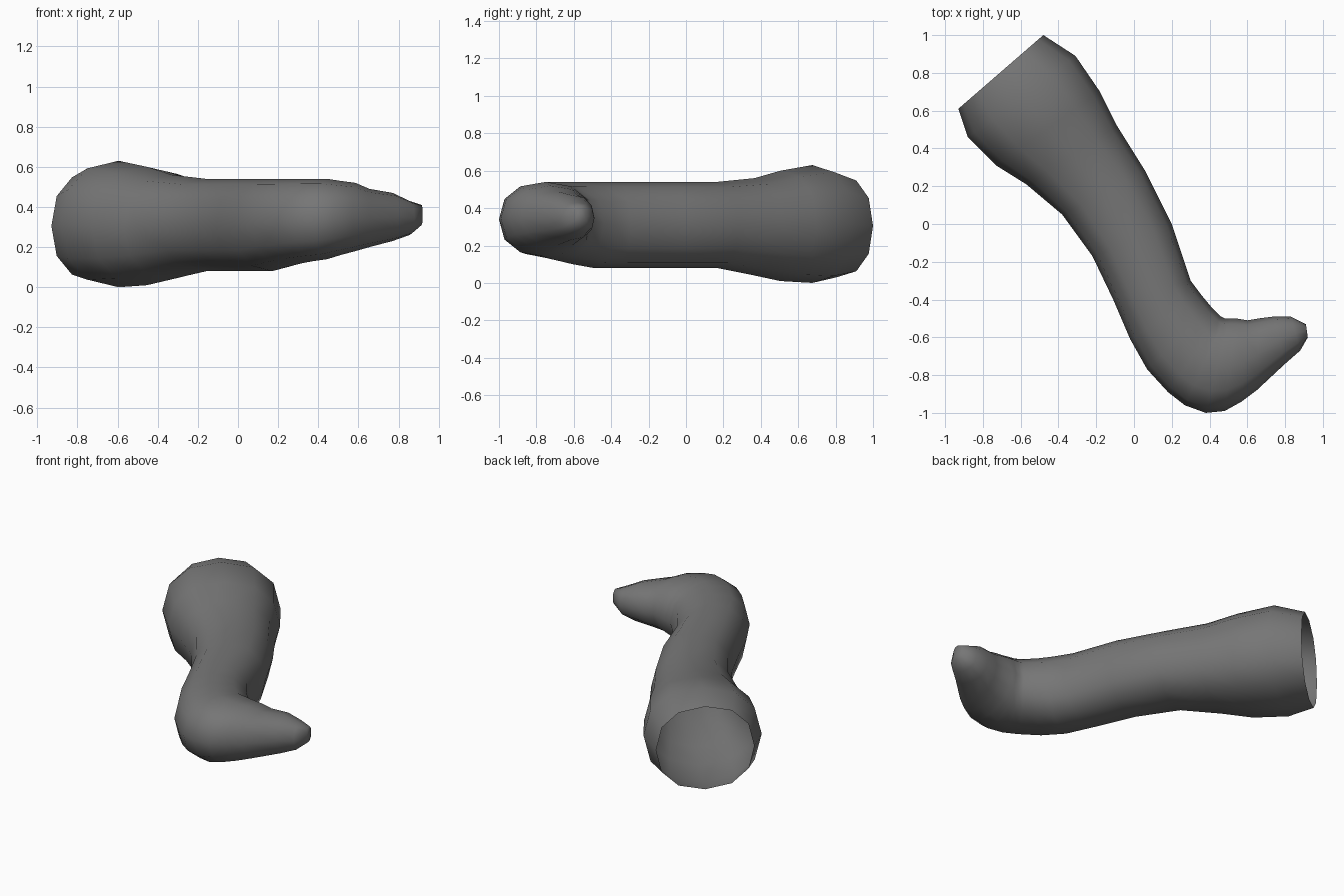
import bpy
import bmesh
from math import cos, sin, pi, copysign
from mathutils import Vector

SIDES = 12
BOXINESS = 0.88

cube = bpy.data.objects.get("Cube")
if cube:
    bpy.data.objects.remove(cube)


def make_material(name, colour):
    material = bpy.data.materials.new(name)
    material.use_nodes = True
    material.diffuse_color = colour
    shader = material.node_tree.nodes["Principled BSDF"]
    shader.inputs["Base Color"].default_value = colour
    shader.inputs["Roughness"].default_value = 0.8
    return material


def soften(value):
    """Push a circle coordinate outward for a slightly squarer section."""
    return copysign(abs(value) ** BOXINESS, value)


def add_ring(bm, section):
    """One cross-section between an outer and an inner edge of the limb."""
    outer_x, outer_y, inner_x, inner_y, low, high = section
    outer = Vector((outer_x, outer_y, 0))
    inner = Vector((inner_x, inner_y, 0))
    centre = (outer + inner) / 2 + Vector((0, 0, (low + high) / 2))
    across = (inner - outer) / 2
    upward = Vector((0, 0, (high - low) / 2))
    ring = []
    for i in range(SIDES):
        angle = 2 * pi * i / SIDES
        offset = across * soften(cos(angle)) + upward * soften(sin(angle))
        ring.append(bm.verts.new(centre + offset))
    return ring


def bridge(bm, first, second):
    """Join two neighbouring rings with a band of quads."""
    for i in range(SIDES):
        j = (i + 1) % SIDES
        bm.faces.new((first[i], first[j], second[j], second[i]))


def make_limb(name, sections, material):
    bm = bmesh.new()
    rings = [add_ring(bm, section) for section in sections]
    for first, second in zip(rings, rings[1:]):
        bridge(bm, first, second)
    # Only the toe is closed; the top of the thigh stays open
    bm.faces.new(rings[-1])
    bmesh.ops.recalc_face_normals(bm, faces=bm.faces[:])
    mesh = bpy.data.meshes.new(name)
    bm.to_mesh(mesh)
    bm.free()
    mesh.materials.append(material)
    limb = bpy.data.objects.new(name, mesh)
    bpy.context.collection.objects.link(limb)
    for face in mesh.polygons:
        face.use_smooth = True
    return limb


# Sections: outer edge x, y; inner edge x, y; lowest and highest z
thigh = [
    (-.93, .61, -.48, 1, .03, .58),
    (-.88, .46, -.31, .89, 0, .63),
    (-.73, .31, -.18, .7, .01, .6),
    (-.57, .21, -.09, .52, .04, .56),
]
shin = [
    (-.38, .05, .06, .28, .08, .54),
    (-.22, -.17, .2, 0, .08, .54),
    (-.11, -.4, .3, -.3, .08, .54),
    (-.02, -.61, .36, -.38, .08, .54),
]
heel = [
    (.07, -.77, .41, -.44, .1, .54),
    (.18, -.89, .46, -.49, .12, .54),
    (.27, -.96, .48, -.5, .13, .54),
    (.38, -1, .51, -.5, .14, .54),
    (.48, -.99, .54, -.5, .16, .53),
]
foot = [
    (.57, -.94, .6, -.51, .18, .52),
    (.65, -.88, .66, -.5, .2, .49),
    (.8, -.74, .74, -.49, .23, .47),
    (.88, -.67, .83, -.49, .26, .43),
    (.92, -.6, .91, -.53, .31, .41),
]

grey = make_material("dark grey", (.18, .18, .18, 1))
make_limb("leg", thigh + shin + heel + foot, grey)
